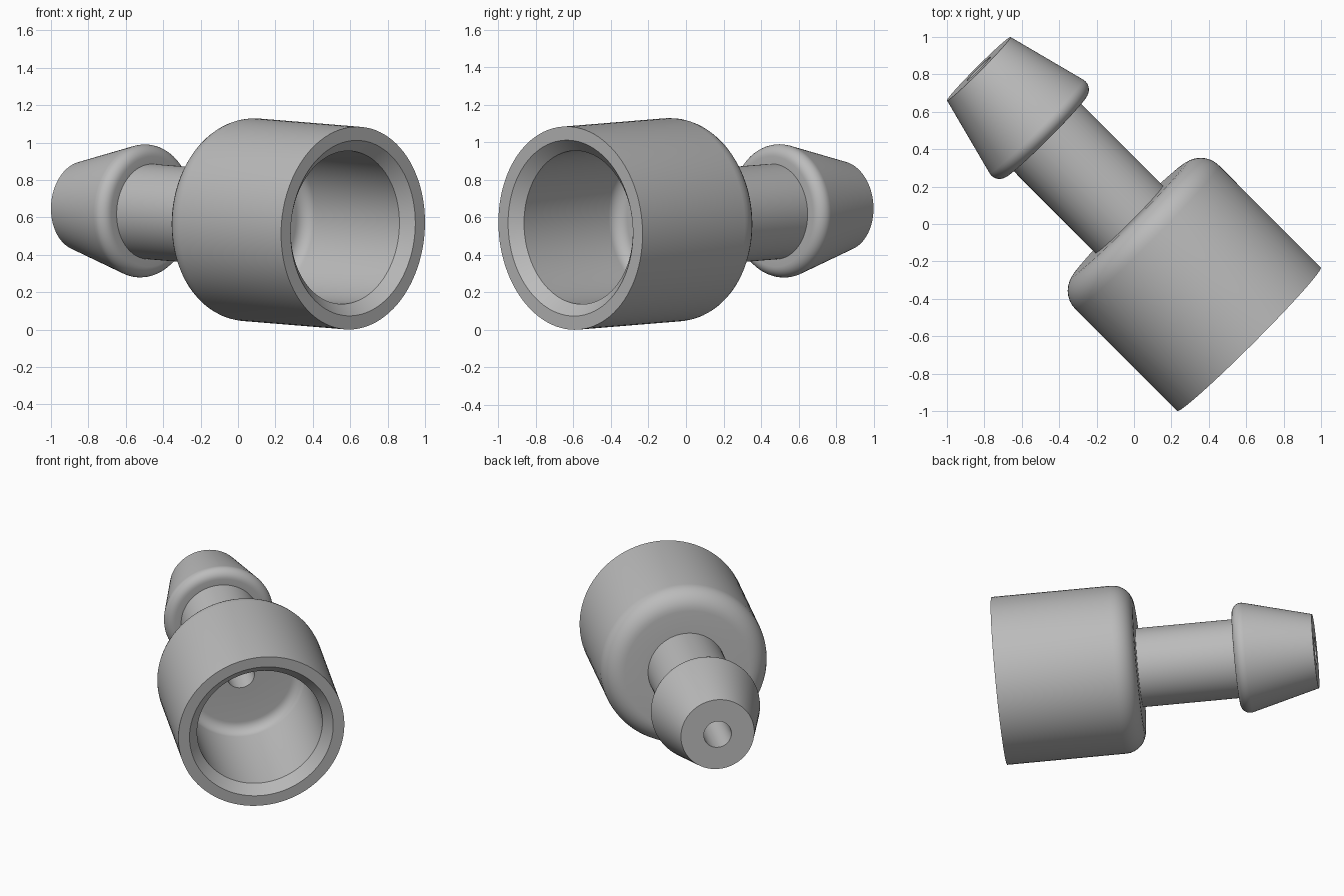
import bpy, bmesh
from math import sin, cos, tau, radians
from mathutils import Vector

cube = bpy.data.objects.get("Cube")
if cube:
    bpy.data.objects.remove(cube)

SEGMENTS = 96
RIM = Vector((0.615, -0.616, 0.543))    # centre of the open socket rim
TIP = Vector((-0.83, 0.83, 0.661))      # centre of the barb tip
LENGTH = (TIP - RIM).length


def fillet(radius, along, size, start, end, steps=8):
    """Arc of (radius, distance along axis) points, angles in degrees."""
    angles = [radians(start + (end - start) * i / steps) for i in range(steps + 1)]
    return [(radius + size * cos(a), along + size * sin(a)) for a in angles]


def lathe(name, profile, material):
    """Closed profile turned around the line from RIM to TIP."""
    bm = bmesh.new()
    rings = []
    for r, t in profile:
        rings.append([bm.verts.new((r * cos(tau * i / SEGMENTS), r * sin(tau * i / SEGMENTS), t))
                      for i in range(SEGMENTS)])
    for a, b in zip(rings, rings[1:] + rings[:1]):
        for i in range(SEGMENTS):
            j = (i + 1) % SEGMENTS
            bm.faces.new((a[i], a[j], b[j], b[i]))
    turn = (TIP - RIM).to_track_quat('Z', 'Y').to_matrix()
    bmesh.ops.rotate(bm, verts=bm.verts, cent=(0, 0, 0), matrix=turn)
    bmesh.ops.translate(bm, verts=bm.verts, vec=RIM)
    bmesh.ops.recalc_face_normals(bm, faces=bm.faces)
    mesh = bpy.data.meshes.new(name)
    bm.to_mesh(mesh)
    bm.free()
    mesh.materials.append(material)
    obj = bpy.data.objects.new(name, mesh)
    bpy.context.collection.objects.link(obj)
    bpy.ops.object.select_all(action='DESELECT')
    obj.select_set(True)
    bpy.context.view_layer.objects.active = obj
    bpy.ops.object.shade_smooth_by_angle(angle=radians(30))
    return obj


grey = bpy.data.materials.new("plain grey")
grey.use_nodes = True
grey.diffuse_color = (0.5, 0.5, 0.5, 1)
grey.node_tree.nodes["Principled BSDF"].inputs["Base Color"].default_value = (0.5, 0.5, 0.5, 1)

STEM, BORE = 0.255, 0.09

# Socket interior: bored floor, rounded corner, wall and rim chamfer
inside = [(BORE, 0.77)] + fillet(0.34, 0.70, 0.07, 90, 0) + [(0.41, 0.06), (0.47, 0)]
# Socket exterior: rim, wall and rounded shoulder
outside = [(0.543, 0)] + fillet(0.408, 0.773, 0.135, 0, 90)
# Stem between the shoulder and the barb
stem = [(STEM, 0.908), (STEM, 1.535)]
# Barb: rounded lip and cone to the flat tip, closing on the bore
barb = fillet(0.296, 1.595, 0.06, -90, 15) + [(0.24, LENGTH), (BORE, LENGTH)]

lathe("hose_connector", inside + outside + stem + barb, grey)
